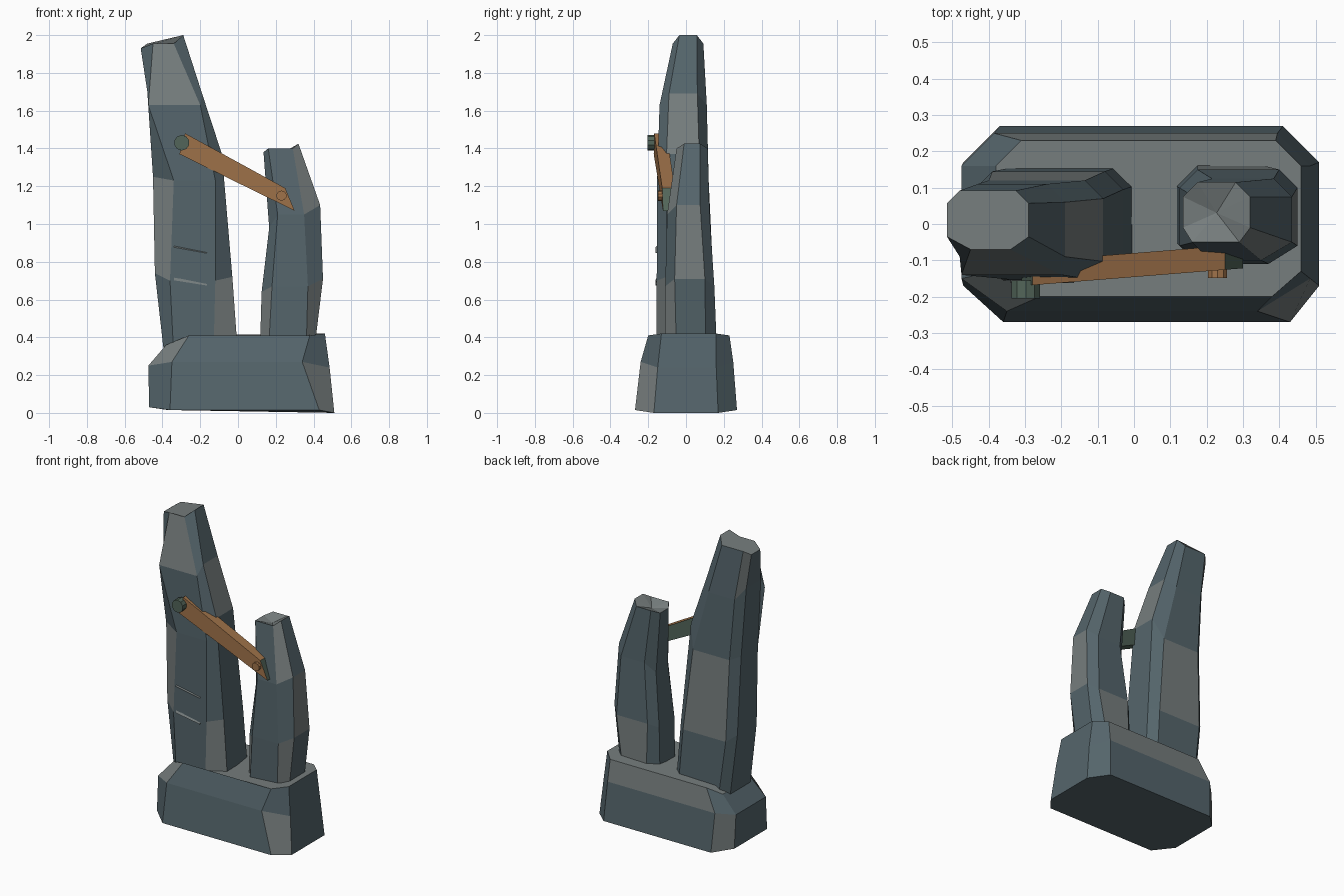
import bpy
import bmesh
from math import radians
from mathutils import Matrix, Vector

cube = bpy.data.objects.get("Cube")
if cube:
    bpy.data.objects.remove(cube, do_unlink=True)


def make_material(name, rgb):
    mat = bpy.data.materials.new(name)
    mat.use_nodes = True
    color = (*rgb, 1)
    mat.diffuse_color = color
    mat.node_tree.nodes["Principled BSDF"].inputs["Base Color"].default_value = color
    return mat


slate = make_material("slate stone", (.09, .13, .148))
grey = make_material("grey stone", (.18, .205, .205))
brown = make_material("brown wood", (.35, .17, .068))
green = make_material("dull green", (.085, .13, .10))


def add_object(name, bm, materials):
    bmesh.ops.recalc_face_normals(bm, faces=bm.faces)
    mesh = bpy.data.meshes.new(name)
    bm.to_mesh(mesh)
    bm.free()
    for mat in materials:
        mesh.materials.append(mat)
    obj = bpy.data.objects.new(name, mesh)
    bpy.context.collection.objects.link(obj)
    return obj


def section(z_left, z_mid, z_right, left, front_left, front_right, right, front, back, cut):
    """Eight-sided rock outline, anticlockwise from the front left corner."""
    return [
        (front_left, front, z_mid), (front_right, front, z_mid),
        (right, front + cut, z_right), (right, back - cut, z_right),
        (right - cut, back, z_mid), (left + cut, back, z_mid),
        (left, back - cut, z_left), (left, front + cut, z_left),
    ]


def rock(name, rings, grey_faces, dip=0):
    """Stack outlines into a faceted rock; grey_faces holds (layer, side) pairs."""
    bm = bmesh.new()
    loops = [[bm.verts.new(p) for p in section(*ring)] for ring in rings]
    for layer, (low, high) in enumerate(zip(loops, loops[1:])):
        for side in range(8):
            nxt = (side + 1) % 8
            face = bm.faces.new((low[side], low[nxt], high[nxt], high[side]))
            face.material_index = int((layer, side) in grey_faces)
    bm.faces.new(loops[0][::-1])
    top = bm.faces.new(loops[-1])
    top.material_index = 1
    if dip:
        for face in bmesh.ops.poke(bm, faces=[top])["faces"]:
            face.material_index = 1
        bm.verts.ensure_lookup_table()
        bm.verts[-1].co.z -= dip
    return add_object(name, bm, (slate, grey))


# Base boulder
rock("base_rock", [
    (.03, .015, 0, -.47, -.36, .43, .51, -.27, .27, .1),
    (.25, .27, .24, -.475, -.35, .34, .485, -.24, .25, .09),
    (.36, .41, .42, -.38, -.26, .38, .46, -.2, .23, .07),
], {(0, 1), (0, 5), (1, 7), (1, 4)})

# Tall pillar
rock("tall_pillar", [
    (.3, .3, .3, -.39, -.34, -.13, 0, -.155, .155, .05),
    (.74, .7, .72, -.44, -.36, -.12, -.03, -.155, .145, .05),
    (1.25, 1.23, 1.37, -.45, -.34, -.12, -.085, -.153, .12, .05),
    (1.7, 1.63, 1.69, -.48, -.475, -.2, -.19, -.14, .11, .05),
    (1.93, 1.955, 2, -.515, -.45, -.34, -.29, -.07, .092, .035),
], {(0, 1), (1, 4), (1, 7), (2, 2), (3, 0), (3, 5)})

# Short pillar
rock("short_pillar", [
    (.3, .3, .3, .115, .16, .36, .4, -.11, .165, .06),
    (.64, .67, .71, .125, .18, .37, .45, -.11, .15, .05),
    (.98, 1.05, 1.1, .165, .21, .35, .435, -.1, .125, .05),
    (1.38, 1.4, 1.425, .135, .16, .29, .32, -.05, .115, .04),
], {(0, 1), (0, 4), (0, 7), (1, 2), (2, 1)}, dip=.03)

# Slanted beam: wooden front and top, green elsewhere
profile = [(-.31, 1.37), (.3, 1.07), (.25, 1.19), (-.28, 1.48)]
bm = bmesh.new()
front_loop = [bm.verts.new((x, .08 * x - .146, z)) for x, z in profile]
back_loop = [bm.verts.new((x, .08 * x - .08, z)) for x, z in profile]
bm.faces.new(front_loop)
bm.faces.new(back_loop[::-1])
for i in range(4):
    j = (i + 1) % 4
    bm.faces.new((front_loop[j], front_loop[i], back_loop[i], back_loop[j]))
bmesh.ops.recalc_face_normals(bm, faces=bm.faces)
for face in bm.faces:
    n = face.normal
    face.material_index = int(n.y > -.5 and not (n.z > .6))
add_object("beam", bm, (brown, green))


# Pegs through the beam ends
def peg(name, center, radius, length, mat):
    bm = bmesh.new()
    bmesh.ops.create_cone(
        bm, cap_ends=True, segments=10, radius1=radius, radius2=radius, depth=length,
        matrix=Matrix.Translation(center) @ Matrix.Rotation(radians(90), 4, "X"))
    add_object(name, bm, (mat,))


peg("large_peg", (-.298, -.18, 1.43), .041, .05, green)
peg("small_peg", (.23, -.13, 1.15), .027, .036, brown)


# Thin raised seams on the tall pillar
def seam(name, z, height):
    bm = bmesh.new()
    ends = []
    for x, drop, size in ((-.34, 0, height), (-.165, .035, height * .6)):
        ends.append([bm.verts.new(Vector((x, y, z - drop + dz)))
                     for y, dz in ((-.153, 0), (-.162, -size), (-.153, -size))])
    for loop in ends:
        bm.faces.new(loop)
    for i in range(3):
        j = (i + 1) % 3
        bm.faces.new((ends[0][i], ends[0][j], ends[1][j], ends[1][i]))
    add_object(name, bm, (grey,))


seam("upper_seam", .885, .008)
seam("lower_seam", .72, .018)
